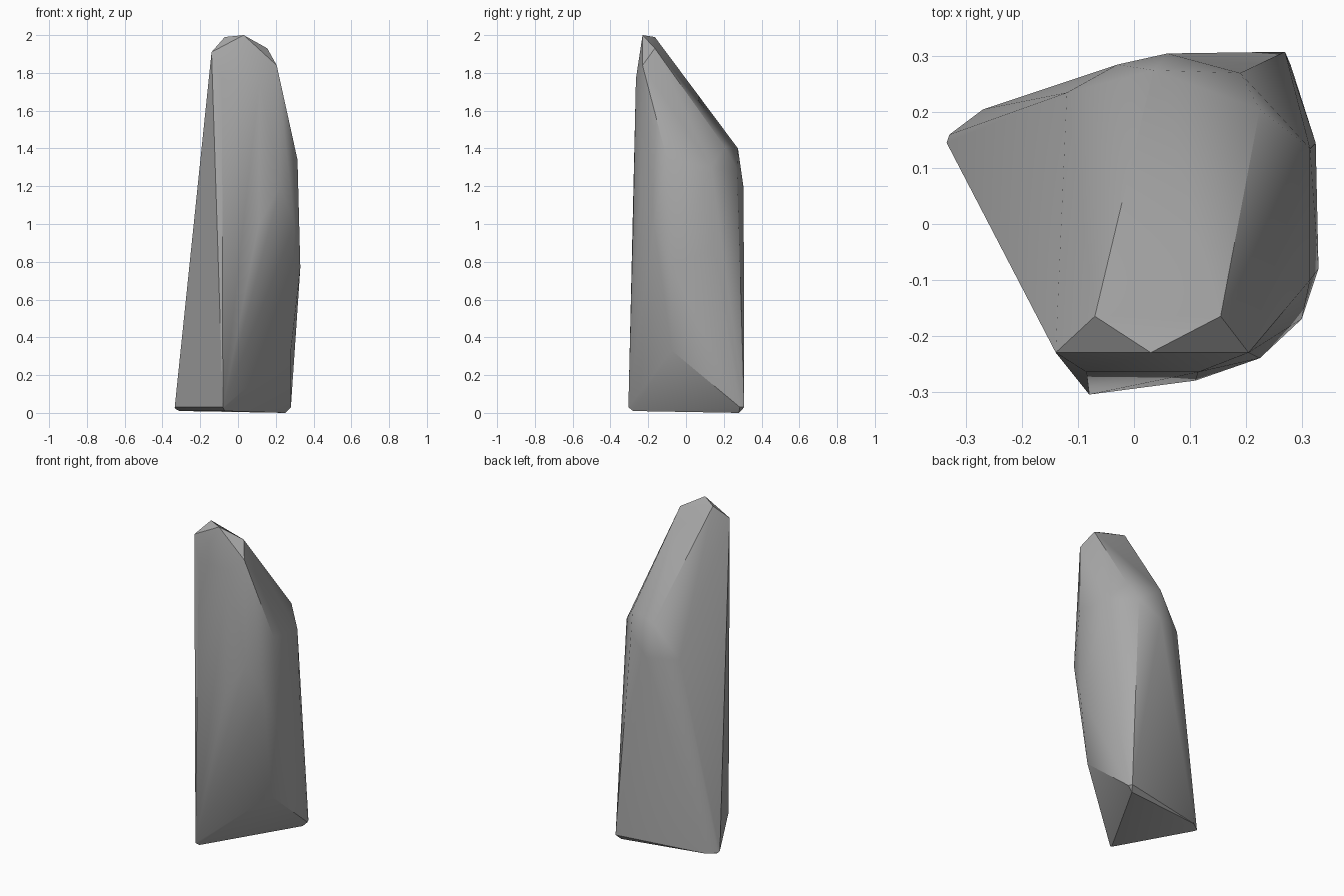
import bpy
import bmesh
import math

default_cube = bpy.data.objects.get("Cube")
if default_cube:
    bpy.data.objects.remove(default_cube, do_unlink=True)


def make_material(name, colour):
    material = bpy.data.materials.new(name)
    material.use_nodes = True
    material.diffuse_color = colour
    material.node_tree.nodes["Principled BSDF"].inputs["Base Color"].default_value = colour
    return material


def convex_rock(name, corner_groups, material):
    """Wrap a chiselled stone around its named groups of corner points."""
    mesh = bpy.data.meshes.new(name)
    rock = bpy.data.objects.new(name, mesh)
    bpy.context.collection.objects.link(rock)
    bm = bmesh.new()
    for corners in corner_groups.values():
        for corner in corners:
            bm.verts.new(corner)
    hull = bmesh.ops.convex_hull(bm, input=bm.verts[:])
    unused = {v for v in hull["geom_interior"] + hull["geom_unused"]
              if isinstance(v, bmesh.types.BMVert)}
    bmesh.ops.delete(bm, geom=list(unused), context="VERTS")
    bmesh.ops.recalc_face_normals(bm, faces=bm.faces[:])
    bm.to_mesh(mesh)
    bm.free()
    mesh.materials.append(material)
    return rock


# Corners of the standing stone, grouped by region
corner_groups = {
    "pointed_crown": [
        (-0.14, -0.23, 1.91), (-0.07, -0.165, 1.99), (0.03, -0.23, 2),
        (0.155, -0.165, 1.93), (0.205, -0.23, 1.84),
    ],
    "front_bulge": [
        (-0.085, -0.265, 1.77), (0.115, -0.265, 1.77),
        (0.11, -0.28, 1), (0.225, -0.24, 1.2),
    ],
    "left_flank": [
        (0.315, -0.1, 1.34), (0.315, 0.135, 1.3), (0.3, -0.17, 1),
        (0.33, -0.08, 0.77), (0.325, 0.145, 0.87), (0.28, -0.075, 0.33),
    ],
    "rear_shoulder": [
        (0.225, 0.205, 1.41), (0.035, 0.275, 1.4), (0.19, 0.27, 1.29),
        (0.06, 0.305, 1.19), (-0.03, 0.285, 1.2), (-0.12, 0.235, 1.2),
    ],
    "foot": [
        (-0.08, -0.305, 0.03), (-0.07, -0.28, 0.01),
        (-0.335, 0.145, 0.03), (-0.33, 0.16, 0.02), (-0.31, 0.15, 0.01),
        (-0.27, 0.205, 0.02), (0.27, 0.308, 0.03), (0.28, 0.285, 0.03),
        (0.25, 0.28, 0),
    ],
}

stone_grey = make_material("stone grey", (0.4, 0.4, 0.4, 1))
rock = convex_rock("standing_rock", corner_groups, stone_grey)

# Soft shading on shallow facets, crisp chipped edges elsewhere
bpy.ops.object.select_all(action="DESELECT")
rock.select_set(True)
bpy.context.view_layer.objects.active = rock
bpy.ops.object.shade_smooth_by_angle(angle=math.radians(30))
